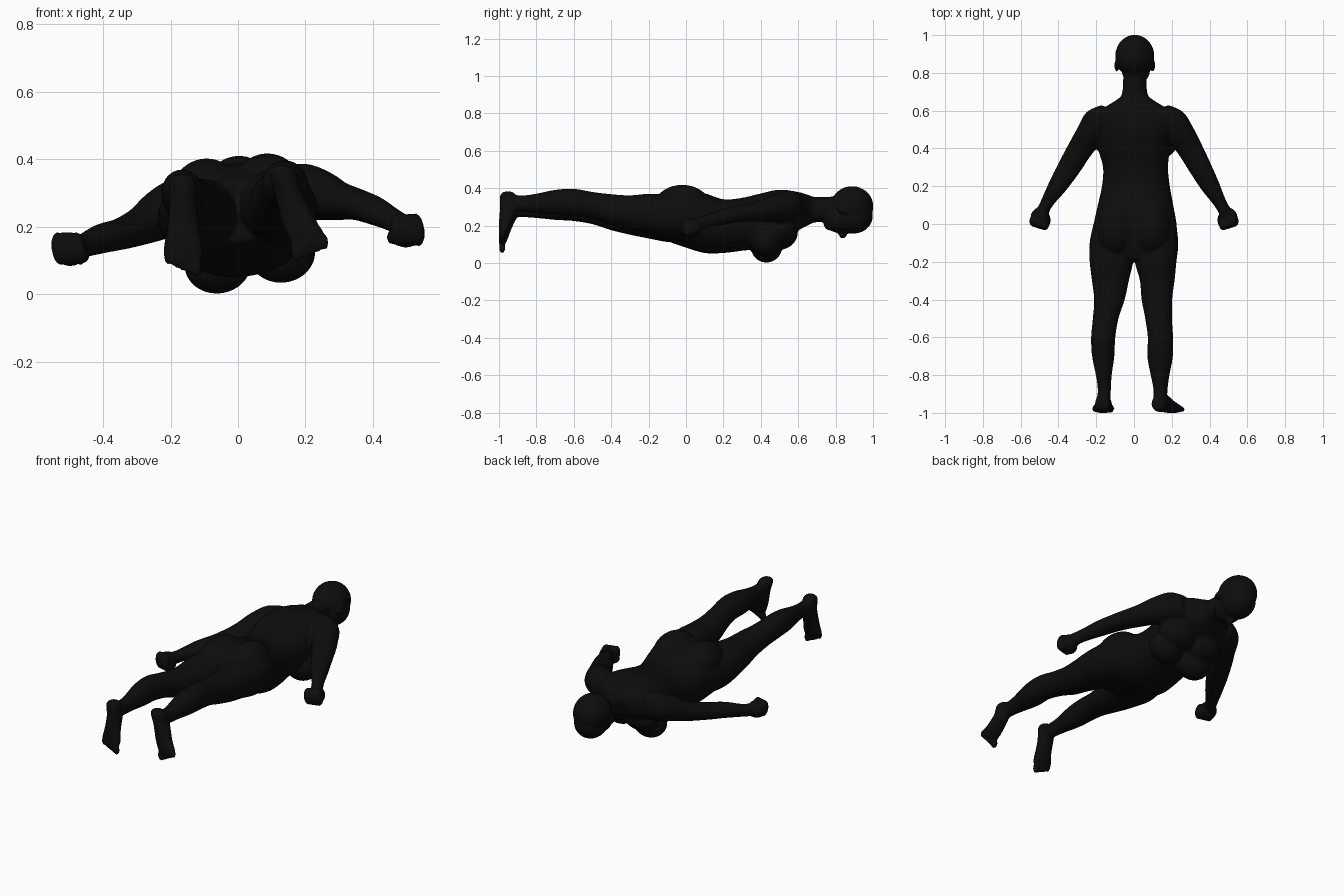
import bpy, bmesh, math
from mathutils import Vector, Matrix

ROLL = math.radians(7)                       # body leans, +x side higher
U = Vector((math.cos(ROLL), 0, math.sin(ROLL)))
V = Vector((-math.sin(ROLL), 0, math.cos(ROLL)))
bm = bmesh.new()


def spline(rows, steps=5):
    """Catmull-Rom resampling of rows of numbers."""
    out, n = [], len(rows)
    for i in range(n - 1):
        p = [rows[max(0, min(n - 1, i + k))] for k in (-1, 0, 1, 2)]
        for s in range(steps):
            t = s / steps
            out.append([0.5 * (2 * b + (c - a) * t + (2 * a - 5 * b + 4 * c - d) * t * t
                               + (3 * b - a - 3 * c + d) * t ** 3) for a, b, c, d in zip(*p)])
    return out + [list(rows[-1])]


def tube(rows, u=U, v=V, sides=32, power=1.0):
    """Closed loft through rows of (x, y, z, radius along u, radius along v)."""
    rings = []
    for x, y, z, a, b in spline(rows):
        ring = []
        for k in range(sides):
            t = 2 * math.pi * k / sides
            c, s = math.cos(t), math.sin(t)
            c = math.copysign(abs(c) ** power, c)
            s = math.copysign(abs(s) ** power, s)
            ring.append(bm.verts.new(Vector((x, y, z)) + u * (a * c) + v * (b * s)))
        rings.append(ring)
    faces = [bm.faces.new(rings[0]), bm.faces.new(rings[-1][::-1])]
    for r0, r1 in zip(rings, rings[1:]):
        for k in range(sides):
            j = (k + 1) % sides
            faces.append(bm.faces.new((r0[k], r1[k], r1[j], r0[j])))
    bmesh.ops.recalc_face_normals(bm, faces=faces)


def ball(center, radii, rot=(0, 0, 0)):
    m = Matrix.Translation(center)
    for angle, axis in zip(rot, "XYZ"):
        m = m @ Matrix.Rotation(math.radians(angle), 4, axis)
    m = m @ Matrix.Rotation(-ROLL, 4, 'Y') @ Matrix.Diagonal((*radii, 1))
    bmesh.ops.create_uvsphere(bm, u_segments=28, v_segments=18, radius=1, matrix=m)


# torso, from neck to crotch
tube([(0.004, 0.80, 0.29, 0.06, 0.065), (0.004, 0.69, 0.285, 0.067, 0.068),
      (0.004, 0.655, 0.283, 0.10, 0.08), (0.005, 0.60, 0.277, 0.175, 0.10),
      (0, 0.50, 0.255, 0.19, 0.135), (0, 0.40, 0.225, 0.19, 0.145),
      (0.008, 0.30, 0.207, 0.172, 0.14), (0.01, 0.20, 0.197, 0.18, 0.142),
      (0.008, 0.10, 0.213, 0.20, 0.158), (0.006, 0, 0.235, 0.22, 0.15),
      (0.002, -0.10, 0.245, 0.225, 0.125), (0, -0.19, 0.245, 0.17, 0.09)], power=0.88)

# chest and buttocks
ball((-0.06, 0.43, 0.09), (0.10, 0.085, 0.088))
ball((0.13, 0.43, 0.122), (0.10, 0.085, 0.088))
ball((-0.055, 0.51, 0.16), (0.11, 0.09, 0.085), (40, 0, 0))
ball((0.115, 0.51, 0.18), (0.11, 0.09, 0.085), (40, 0, 0))
ball((-0.092, -0.02, 0.29), (0.108, 0.15, 0.113))
ball((0.088, -0.02, 0.305), (0.108, 0.15, 0.113))

# head: skull, forehead, jaw, nose, ears
ball((0.004, 0.888, 0.303), (0.104, 0.114, 0.108))
ball((0.006, 0.895, 0.25), (0.092, 0.104, 0.093))
ball((0.01, 0.82, 0.237), (0.076, 0.085, 0.076))
ball((0.012, 0.765, 0.215), (0.04, 0.03, 0.04))
ball((0.014, 0.838, 0.16), (0.017, 0.024, 0.032))
for s in (-1, 1):
    ball((0.004 + s * 0.096, 0.84, 0.275 + s * 0.012), (0.012, 0.035, 0.024))

# legs: y, left x, right x, left radius, right radius, height, depth radius
leg = [(0, -0.115, 0.122, 0.10, 0.10, 0.22, 0.11),
       (-0.10, -0.122, 0.122, 0.113, 0.113, 0.225, 0.113),
       (-0.20, -0.12, 0.115, 0.115, 0.11, 0.237, 0.106),
       (-0.30, -0.125, 0.123, 0.098, 0.092, 0.243, 0.092),
       (-0.40, -0.13, 0.121, 0.081, 0.081, 0.258, 0.083),
       (-0.50, -0.15, 0.130, 0.068, 0.071, 0.28, 0.073),
       (-0.60, -0.163, 0.140, 0.064, 0.067, 0.297, 0.073),
       (-0.70, -0.163, 0.138, 0.059, 0.068, 0.297, 0.067),
       (-0.80, -0.16, 0.138, 0.042, 0.05, 0.292, 0.052),
       (-0.87, -0.157, 0.14, 0.035, 0.038, 0.29, 0.045),
       (-0.95, -0.16, 0.138, 0.035, 0.036, 0.295, 0.045)]
tube([(lx, y, z, lr, d) for y, lx, rx, lr, rr, z, d in leg])
tube([(rx, y, z + 0.027, rr, d) for y, lx, rx, lr, rr, z, d in leg])

# feet with toes, hanging down from the heels
X, Y, Z = Vector((1, 0, 0)), Vector((0, 1, 0)), Vector((0, 0, 1))
feet = [(-1, [(-0.165, -0.952, 0.355, 0.022, 0.022), (-0.165, -0.952, 0.335, 0.04, 0.042),
              (-0.162, -0.945, 0.27, 0.041, 0.05), (-0.162, -0.965, 0.19, 0.049, 0.035),
              (-0.163, -0.977, 0.13, 0.06, 0.024), (-0.163, -0.983, 0.10, 0.055, 0.016)]),
        (1, [(0.125, -0.952, 0.382, 0.022, 0.022), (0.132, -0.952, 0.362, 0.04, 0.042),
             (0.15, -0.945, 0.30, 0.042, 0.05), (0.18, -0.965, 0.22, 0.052, 0.035),
             (0.205, -0.977, 0.17, 0.058, 0.024), (0.212, -0.983, 0.145, 0.052, 0.016)])]
for side, rows in feet:
    tube(rows, X, Y)
    x0, z0 = rows[-1][0], rows[-1][2]
    for i in range(5):                       # big toe first
        r = (0.018, 0.014, 0.013, 0.012, 0.012)[i]
        ball((x0 + side * (-0.038 + 0.021 * i), -0.983, z0 - 0.018 + 0.007 * i),
             (r, r * 0.95, 0.032 - 0.002 * i))

# arms
arms = [(-1, [(-0.12, 0.60, 0.275, 0.06, 0.07), (-0.18, 0.55, 0.26, 0.083, 0.083),
              (-0.235, 0.47, 0.235, 0.075, 0.075), (-0.283, 0.40, 0.205, 0.067, 0.058),
              (-0.343, 0.30, 0.18, 0.061, 0.047), (-0.405, 0.20, 0.165, 0.05, 0.044),
              (-0.462, 0.11, 0.143, 0.034, 0.036), (-0.49, 0.05, 0.133, 0.035, 0.038)]),
        (1, [(0.13, 0.60, 0.30, 0.06, 0.07), (0.19, 0.55, 0.305, 0.083, 0.083),
             (0.25, 0.47, 0.293, 0.075, 0.073), (0.295, 0.40, 0.278, 0.067, 0.058),
             (0.35, 0.30, 0.267, 0.06, 0.047), (0.405, 0.20, 0.248, 0.05, 0.043),
             (0.457, 0.11, 0.222, 0.034, 0.037), (0.49, 0.05, 0.20, 0.035, 0.038)])]
for side, rows in arms:
    tube(rows, Vector((0.85, -side * -0.5, 0)).normalized(), Z)
    # fist: palm, curled fingers, thumb
    hx, hz = side * 0.498, (0.133 if side < 0 else 0.188)
    ball((hx, 0.035, hz), (0.05, 0.052, 0.05))
    for i in range(4):
        ball((hx + side * (0.034 - 0.02 * i), 0.014 - 0.006 * i, hz + 0.003),
             (0.021, 0.03, 0.05))
    ball((hx - side * 0.04, 0.02, hz - 0.02), (0.018, 0.035, 0.02))

# fuse the parts into one smooth skin
mesh = bpy.data.meshes.new("body")
bm.to_mesh(mesh)
bm.free()
body = bpy.data.objects.new("body", mesh)
bpy.context.collection.objects.link(body)
remesh = body.modifiers.new("fuse", 'REMESH')
remesh.mode = 'VOXEL'
remesh.voxel_size = 0.008
remesh.use_smooth_shade = True
soften = body.modifiers.new("soften", 'SMOOTH')
soften.factor = 0.5
soften.iterations = 5
bpy.context.view_layer.objects.active = body
body.select_set(True)
bpy.ops.object.convert(target='MESH')
body.data.shade_smooth()

# colour
black = bpy.data.materials.new("near black")
black.diffuse_color = (0.004, 0.004, 0.004, 1)
body.data.materials.clear()
body.data.materials.append(black)
